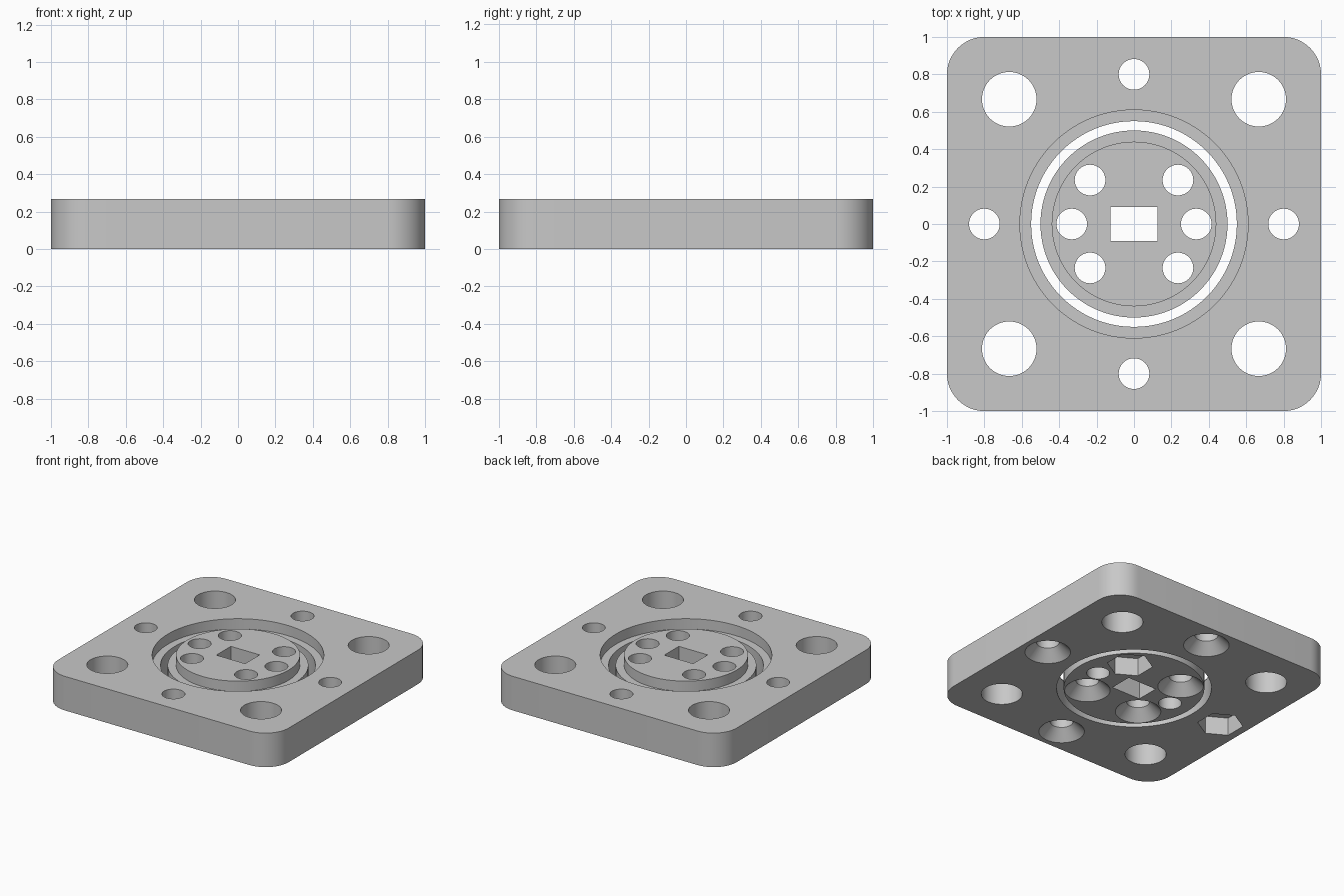
import bpy, bmesh, math

cube = bpy.data.objects.get("Cube")
if cube:
    bpy.data.objects.remove(cube, do_unlink=True)

HEIGHT = 0.267
STEP = HEIGHT - 0.08      # level of the recessed ledges
HOLE = 0.082              # screw hole radius
LOW, HIGH = -0.1, HEIGHT + 0.1

grey = bpy.data.materials.new("light grey")
grey.use_nodes = True
colour = (0.58, 0.58, 0.58, 1)
grey.diffuse_color = colour
grey.node_tree.nodes["Principled BSDF"].inputs["Base Color"].default_value = colour


def stack(bm, rings):
    """Skin a stack of equal outlines and cap both ends."""
    loops = [[bm.verts.new(p) for p in ring] for ring in rings]
    n = len(loops[0])
    for a, b in zip(loops, loops[1:]):
        for i in range(n):
            j = (i + 1) % n
            bm.faces.new((a[i], a[j], b[j], b[i]))
    bm.faces.new(loops[0][::-1])
    bm.faces.new(loops[-1])


def lathe(bm, profile, x=0, y=0, sides=48, turn=0.0):
    """Revolve (radius, z) points around a vertical axis, bottom to top."""
    angles = [turn + math.tau * i / sides for i in range(sides)]
    stack(bm, [[(x + r * math.cos(a), y + r * math.sin(a), z) for a in angles]
               for r, z in profile])


def make_object(name, bm):
    mesh = bpy.data.meshes.new(name)
    bm.to_mesh(mesh)
    bm.free()
    obj = bpy.data.objects.new(name, mesh)
    bpy.context.collection.objects.link(obj)
    return obj


def screw_hole(bm, x, y, countersunk):
    if countersunk:
        profile = [(HOLE + 0.1, -0.02), (HOLE, 0.08), (HOLE, HIGH)]
    else:
        profile = [(HOLE, LOW), (HOLE, HIGH)]
    lathe(bm, profile, x, y)


def nut_pocket(x, y):
    bm = bmesh.new()
    lathe(bm, [(0.163, LOW), (0.163, 0.14)], x, y, sides=6, turn=math.pi / 6)
    return bm


def finish(obj, cutters):
    """Cut the holes for good, drop the cutters, then colour and shade."""
    for bm in cutters:
        cutter = make_object("cutter", bm)
        cutter.hide_render = True
        mod = obj.modifiers.new("cut", 'BOOLEAN')
        mod.operation = 'DIFFERENCE'
        mod.solver = 'EXACT'
        mod.object = cutter
    bpy.context.view_layer.update()
    evaluated = obj.evaluated_get(bpy.context.evaluated_depsgraph_get())
    mesh = bpy.data.meshes.new_from_object(evaluated)
    used = [m.object for m in obj.modifiers]
    obj.modifiers.clear()
    obj.data = mesh
    for cutter in used:
        bpy.data.objects.remove(cutter, do_unlink=True)
    mesh.materials.clear()
    mesh.materials.append(grey)
    bpy.ops.object.select_all(action='DESELECT')
    obj.select_set(True)
    bpy.context.view_layer.objects.active = obj
    bpy.ops.object.shade_smooth_by_angle(angle=math.radians(30))


# Square plate with rounded corners
outline = []
corner, steps = 0.2, 12
for k, (sx, sy) in enumerate([(1, 1), (-1, 1), (-1, -1), (1, -1)]):
    for i in range(steps + 1):
        a = math.pi / 2 * (k + i / steps)
        outline.append((sx * (1 - corner) + corner * math.cos(a),
                        sy * (1 - corner) + corner * math.sin(a)))
bm = bmesh.new()
stack(bm, [[(x, y, z) for x, y in outline] for z in (0, HEIGHT)])
plate = make_object("base_plate", bm)

# Plate openings: stepped centre, corner holes, edge screws
cuts = bmesh.new()
lathe(cuts, [(0.55, LOW), (0.55, STEP), (0.61, STEP), (0.61, HIGH)], sides=96)
for sx in (-1, 1):
    for sy in (-1, 1):
        lathe(cuts, [(0.146, LOW), (0.146, HIGH)], sx * 0.667, sy * 0.667)
for x, y in [(0.8, 0), (0, 0.8), (-0.8, 0), (0, -0.8)]:
    screw_hole(cuts, x, y, countersunk=x >= 0)
finish(plate, [cuts, nut_pocket(-0.8, 0)])

# Separate centre disc with a lower flange
bm = bmesh.new()
lathe(bm, [(0.5, 0), (0.5, STEP), (0.44, STEP), (0.44, HEIGHT)], sides=96)
disc = make_object("centre_disc", bm)

# Disc openings: rectangular slot and six screws
cuts = bmesh.new()
stack(cuts, [[(-0.125, -0.09, z), (0.125, -0.09, z),
              (0.125, 0.09, z), (-0.125, 0.09, z)] for z in (LOW, HIGH)])
diag = 0.235
for sx in (-1, 1):
    screw_hole(cuts, sx * 0.333, 0, countersunk=False)
    for sy in (-1, 1):
        screw_hole(cuts, sx * diag, sy * diag, countersunk=sx + sy < 2)
finish(disc, [cuts, nut_pocket(diag, diag)])
